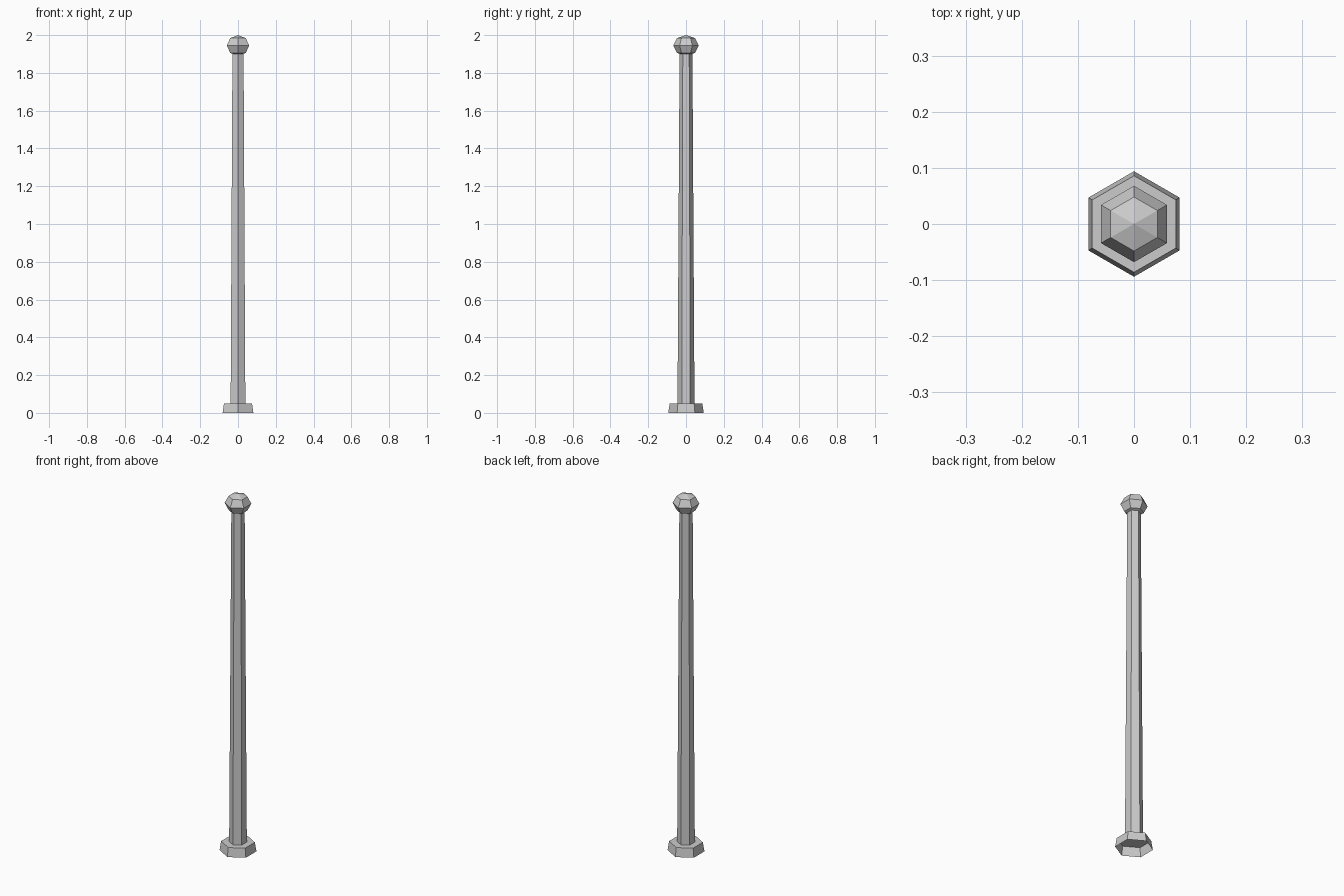
import bpy, bmesh
from math import sin, cos, pi

if "Cube" in bpy.data.objects:
    bpy.data.objects.remove(bpy.data.objects["Cube"])

SIDES = 6


def lathe(name, profile):
    """Hexagonal flat-shaded turning of (radius, z) points; radius 0 makes a tip."""
    bm = bmesh.new()
    rings = []
    for r, z in profile:
        if r == 0:
            rings.append([bm.verts.new((0, 0, z))] * SIDES)
        else:
            rings.append([bm.verts.new((r * sin(2 * pi * i / SIDES),
                                        r * cos(2 * pi * i / SIDES), z))
                          for i in range(SIDES)])
    for low, high in zip(rings, rings[1:]):
        for i in range(SIDES):
            j = (i + 1) % SIDES
            corners = list(dict.fromkeys((low[j], low[i], high[i], high[j])))
            bm.faces.new(corners)
    # Close an open upper end
    if profile[-1][0] > 0:
        bm.faces.new(rings[-1][::-1])
    bm.normal_update()
    mesh = bpy.data.meshes.new(name)
    bm.to_mesh(mesh)
    bm.free()
    obj = bpy.data.objects.new(name, mesh)
    bpy.context.collection.objects.link(obj)
    return obj


# Base foot, hollow underneath
lathe("base", [(0.094, 0.0), (0.086, 0.05)])

# Tapered shaft
lathe("shaft", [(0.045, 0.05), (0.034, 1.9)])

# Faceted ball on top
centre, radius, half_height = 1.945, 0.068, 0.055
ball = [(0, centre - half_height)]
for k in (-1, 0, 1):
    a = k * pi / 4
    ball.append((radius * cos(a), centre + half_height * sin(a)))
ball.append((0, centre + half_height))
lathe("ball_finial", ball)
